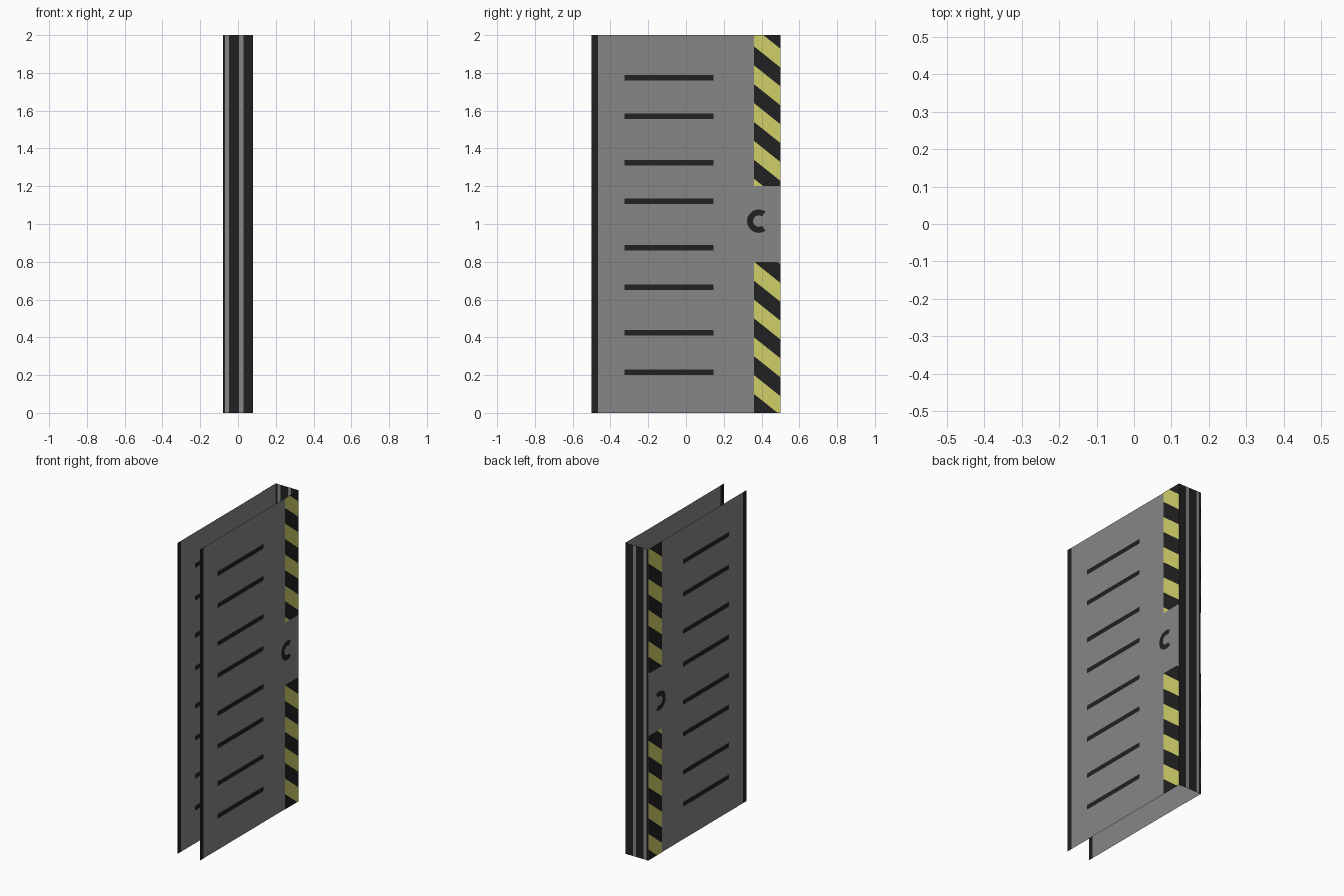
import bpy, bmesh, math
from mathutils import Vector, Matrix

if "Cube" in bpy.data.objects:
    bpy.data.objects.remove(bpy.data.objects["Cube"])


def material(name, rgb):
    m = bpy.data.materials.new(name)
    m.diffuse_color = (*rgb, 1)
    m.use_nodes = True
    m.node_tree.nodes["Principled BSDF"].inputs["Base Color"].default_value = m.diffuse_color
    return m


GREY = material("panel grey", (0.24, 0.24, 0.24))
DARK = material("near black", (0.015, 0.015, 0.015))
YELLOW = material("hazard yellow", (0.62, 0.62, 0.14))

HALF_X, HEIGHT = 0.08, 2.0
SLOTS = [0.215, 0.425, 0.665, 0.875, 1.12, 1.325, 1.57, 1.775]


def finish(bm, name, rotated=False):
    # the second side is the first one turned half a turn about the y axis
    if rotated:
        turn = Matrix.Translation((0, 0, HEIGHT)) @ Matrix.Rotation(math.pi, 4, 'Y')
        bm.transform(turn)
    me = bpy.data.meshes.new(name)
    bm.to_mesh(me)
    bm.free()
    for m in (GREY, DARK, YELLOW):
        me.materials.append(m)
    ob = bpy.data.objects.new(name, me)
    bpy.context.collection.objects.link(ob)
    return ob


def rect(bm, x, y0, y1, z0, z1):
    # rectangle facing +x
    return bm.faces.new([bm.verts.new(p) for p in
                         ((x, y0, z0), (x, y1, z0), (x, y1, z1), (x, y0, z1))])


def cut(bm, co, no):
    bmesh.ops.bisect_plane(bm, geom=bm.verts[:] + bm.edges[:] + bm.faces[:],
                           plane_co=co, plane_no=no, dist=1e-6)


def side_panel(name, rotated):
    # thin sheet, slots and front edge cut in as faces
    bm = bmesh.new()
    rect(bm, HALF_X, -0.5, 0.5, 0, HEIGHT)
    for y in (-0.465, -0.325, 0.145):
        cut(bm, (0, y, 0), (0, 1, 0))
    for z in SLOTS:
        cut(bm, (0, 0, z - 0.015), (0, 0, 1))
        cut(bm, (0, 0, z + 0.015), (0, 0, 1))
    for f in bm.faces:
        c = f.calc_center_median()
        slot = -0.325 < c.y < 0.145 and any(abs(c.z - z) < 0.014 for z in SLOTS)
        f.material_index = 1 if slot or c.y < -0.465 else 0
    finish(bm, name, rotated)


def hazard_strip(name, z0, z1, phase, rotated):
    # plate with diagonal yellow and black bands, falling towards +y
    bm = bmesh.new()
    rect(bm, HALF_X + 0.002, 0.36, 0.5, z0, z1)
    for i in range(-1, 25):
        cut(bm, (0, 0.36, i * 0.1 + phase), (0, 0.8, 1))
    for f in bm.faces:
        c = f.calc_center_median()
        band = math.floor((c.z + 0.8 * (c.y - 0.36) - phase) / 0.1)
        f.material_index = 1 if band % 2 == 0 else 2
    finish(bm, name, rotated)


def lock_mark(name, rotated):
    # dark open ring beside the closing edge
    bm = bmesh.new()
    n = 14
    rows = []
    for i in range(n + 1):
        a = math.radians(55 + 250 * i / n)
        rows.append([bm.verts.new((HALF_X + 0.002, 0.385 + r * math.cos(a),
                                   1.015 + r * math.sin(a))) for r in (0.03, 0.062)])
    for (a, b), (c, d) in zip(rows, rows[1:]):
        bm.faces.new((a, b, d, c)).material_index = 1
    finish(bm, name, rotated)


for label, rotated in (("right", False), ("left", True)):
    side_panel(label + "_panel", rotated)
    hazard_strip(label + "_hazard_strip_a", 0.0, 0.8, 0.0, rotated)
    hazard_strip(label + "_hazard_strip_b", 1.2, HEIGHT, 0.04, rotated)
    lock_mark(label + "_lock_mark", rotated)

# closing edge at the back: upright dark and grey columns
bm = bmesh.new()
xs = [-HALF_X, -0.07, -0.048, 0.005, 0.028, HALF_X]
for i, (a, b) in enumerate(zip(xs, xs[1:])):
    f = bm.faces.new([bm.verts.new(p) for p in
                      ((b, 0.5, 0), (a, 0.5, 0), (a, 0.5, HEIGHT), (b, 0.5, HEIGHT))])
    f.material_index = 1 - i % 2
bmesh.ops.remove_doubles(bm, verts=bm.verts[:], dist=1e-5)
finish(bm, "closing_edge")
